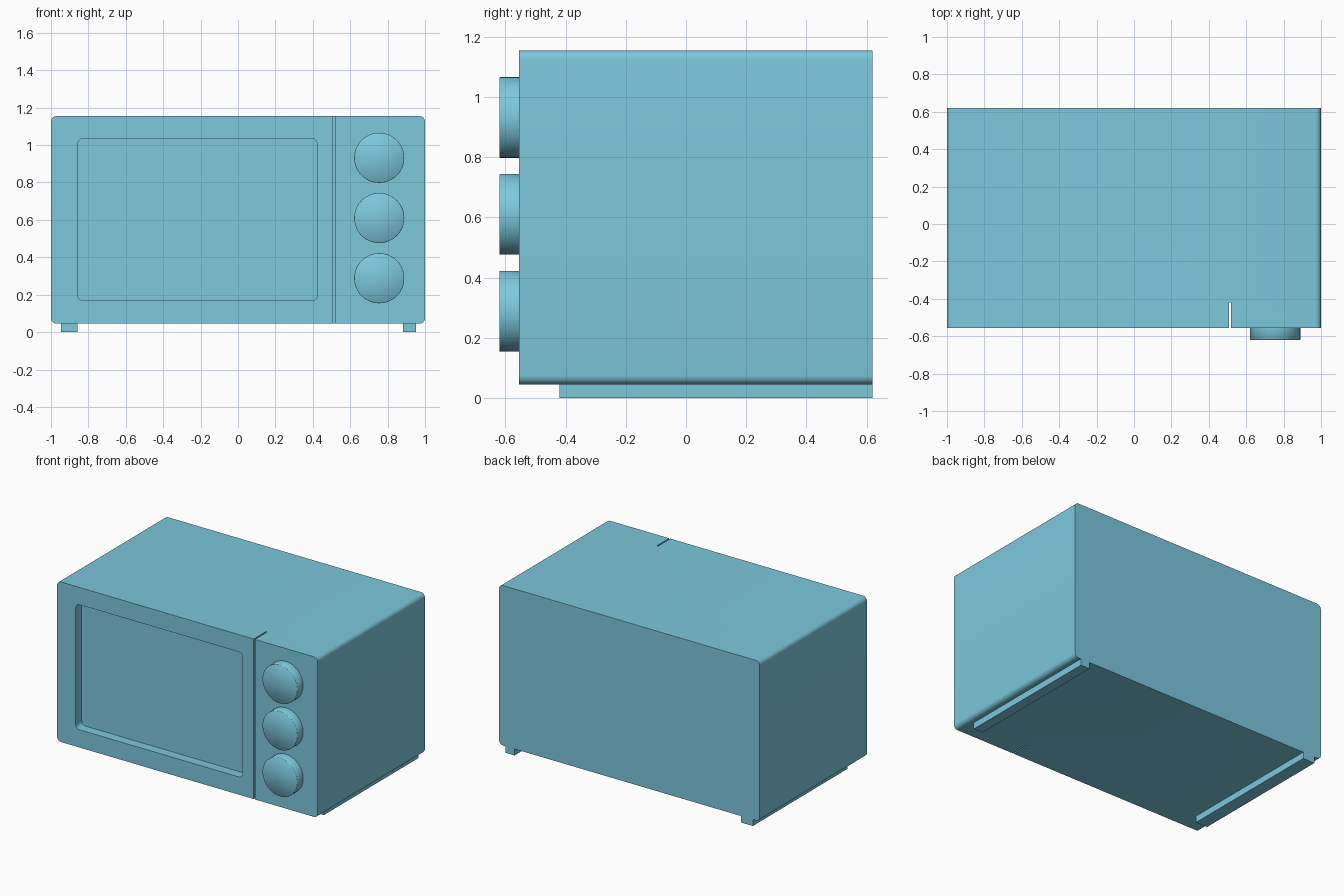
import bpy, bmesh
from math import pi, sin, cos, radians
from mathutils import Matrix

cube = bpy.data.objects.get("Cube")
if cube:
    bpy.data.objects.remove(cube, do_unlink=True)

blue = bpy.data.materials.new("pale blue enamel")
blue.use_nodes = True
colour = (0.205, 0.58, 0.72, 1)
blue.diffuse_color = colour
blue.node_tree.nodes["Principled BSDF"].inputs["Base Color"].default_value = colour

FRONT, SEAM, BACK = -0.555, -0.42, 0.62
BOTTOM, TOP = 0.045, 1.155
RADIUS = 0.03


def finish(name, bm):
    bmesh.ops.recalc_face_normals(bm, faces=bm.faces)
    mesh = bpy.data.meshes.new(name)
    bm.to_mesh(mesh)
    bm.free()
    mesh.materials.append(blue)
    obj = bpy.data.objects.new(name, mesh)
    bpy.context.collection.objects.link(obj)
    return obj


def activate(obj):
    bpy.ops.object.select_all(action='DESELECT')
    obj.select_set(True)
    bpy.context.view_layer.objects.active = obj


def smooth(obj, angle=35):
    activate(obj)
    bpy.ops.object.shade_smooth_by_angle(angle=radians(angle))


def slab(name, x0, x1, z0, z1, y0, y1, left=0, right=0, steps=5):
    """Front-facing outline with rounded corners, extruded along y."""
    corners = [(x1, z1, -1, -1, right), (x0, z1, 1, -1, left),
               (x0, z0, 1, 1, left), (x1, z0, -1, 1, right)]
    bm = bmesh.new()
    verts = []
    for i, (x, z, sx, sz, r) in enumerate(corners):
        for s in range(steps + 1 if r else 1):
            a = (i + s / steps) * pi / 2
            off = (cos(a) * r, sin(a) * r) if r else (0, 0)
            verts.append(bm.verts.new((x + sx * r + off[0], y0, z + sz * r + off[1])))
    face = bm.faces.new(verts)
    grown = bmesh.ops.extrude_face_region(bm, geom=[face])["geom"]
    moved = [g for g in grown if isinstance(g, bmesh.types.BMVert)]
    bmesh.ops.translate(bm, verts=moved, vec=(0, y1 - y0, 0))
    return finish(name, bm)


def carve(obj, cutter):
    cutter.hide_render = True
    mod = obj.modifiers.new("cut", 'BOOLEAN')
    mod.operation = 'DIFFERENCE'
    mod.solver = 'EXACT'
    mod.object = cutter
    activate(obj)
    bpy.ops.object.modifier_apply(modifier=mod.name)
    bpy.data.objects.remove(cutter, do_unlink=True)


# Casing with the control panel, notched for the door
casing = slab("casing", -1, 1, BOTTOM, TOP, FRONT, BACK, RADIUS, RADIUS)
carve(casing, slab("door_notch", -1.2, 0.518, -0.2, 1.4, -1, SEAM))
smooth(casing)

# Door with a recessed window
door = slab("door", -1, 0.509, BOTTOM, TOP, FRONT, SEAM, left=RADIUS)
carve(door, slab("window_recess", -0.857, 0.424, 0.168, 1.035,
                 -1, FRONT + 0.066, RADIUS, RADIUS))
smooth(door)

# Foot rails
slab("left_foot_rail", 0.882, 0.952, 0, BOTTOM, SEAM, BACK)
slab("right_foot_rail", -0.947, -0.857, 0, BOTTOM, SEAM, BACK)

# Control knobs with a fine softened rim
for name, z in (("top", 0.932), ("middle", 0.61), ("bottom", 0.288)):
    bm = bmesh.new()
    bmesh.ops.create_cone(bm, cap_ends=True, segments=48, radius1=0.134,
                          radius2=0.134, depth=-0.62 - FRONT,
                          matrix=Matrix.Translation((0.755, (FRONT - 0.62) / 2, z))
                          @ Matrix.Rotation(pi / 2, 4, 'X'))
    rim = [e for e in bm.edges if all(v.co.y < -0.61 for v in e.verts)]
    bmesh.ops.bevel(bm, geom=rim, offset=0.002, segments=1, affect='EDGES')
    smooth(finish(name + "_knob", bm), 50)
